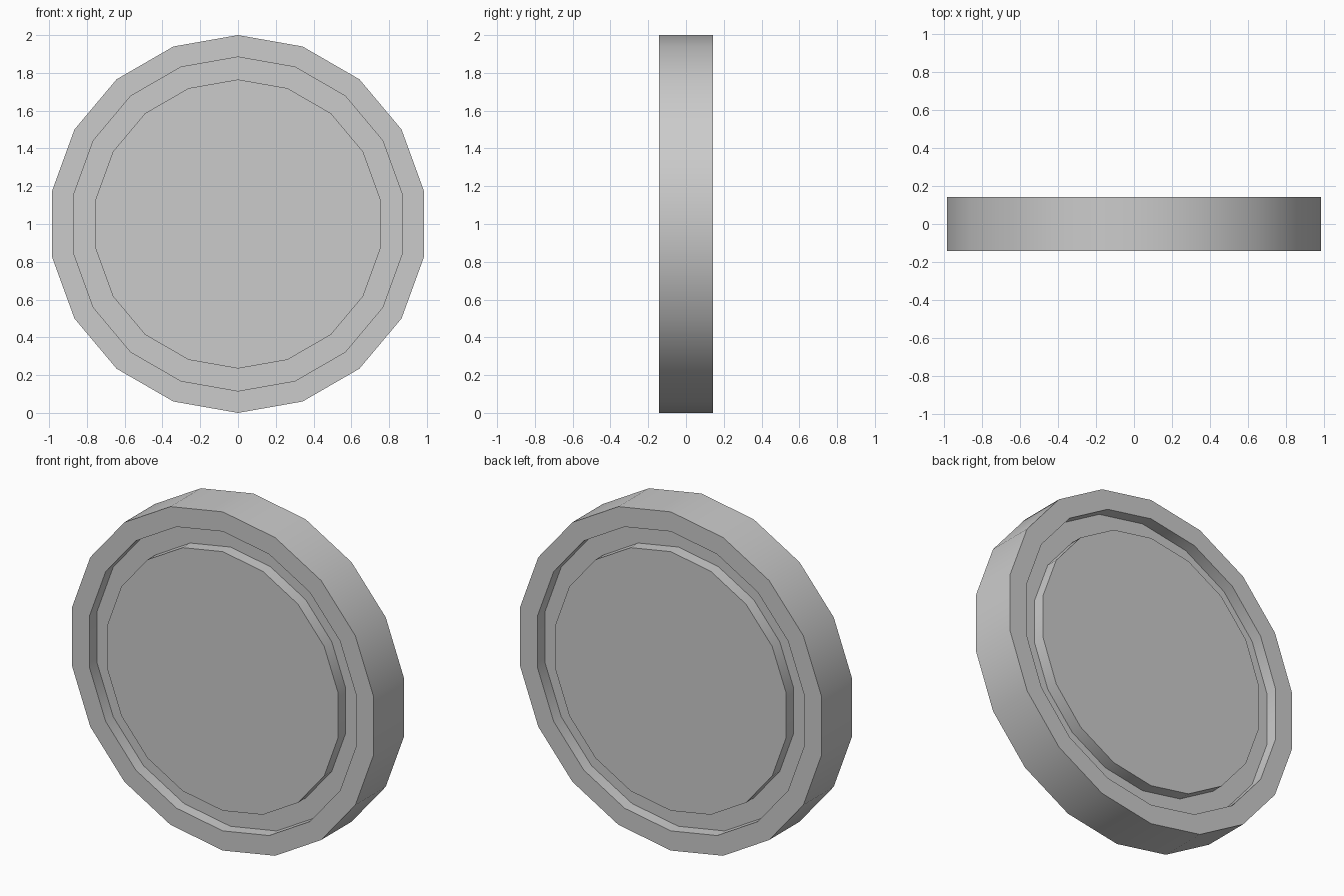
import bpy, bmesh
from math import sin, cos, pi, radians

if "Cube" in bpy.data.objects:
    bpy.data.objects.remove(bpy.data.objects["Cube"])

SIDES = 18
HALF, GROOVE = 0.142, 0.071   # half thickness, groove floor height

# Half profile (radius, y): raised disc, groove, rim; mirrored for the back
front = [(0.765, -HALF), (0.765, -GROOVE), (0.884, -GROOVE), (0.884, -HALF), (1.0, -HALF)]
profile = front + [(r, -y) for r, y in reversed(front)]

bm = bmesh.new()
rings = [[bm.verts.new((r * sin(2 * pi * i / SIDES), y, r * cos(2 * pi * i / SIDES)))
          for i in range(SIDES)] for r, y in profile]

# Turned surfaces
for a, b in zip(rings, rings[1:]):
    for i in range(SIDES):
        j = (i + 1) % SIDES
        bm.faces.new((a[i], a[j], b[j], b[i]))

# Flat disc faces, front and back
bm.faces.new(rings[0])
bm.faces.new(rings[-1])
bmesh.ops.recalc_face_normals(bm, faces=bm.faces)

mesh = bpy.data.meshes.new("grooved_disc")
bm.to_mesh(mesh)
bm.free()
disc = bpy.data.objects.new("grooved_disc", mesh)
disc.location.z = 1.0
bpy.context.collection.objects.link(disc)

# Smooth around the rim, sharp at the corners
bpy.context.view_layer.objects.active = disc
disc.select_set(True)
bpy.ops.object.shade_smooth_by_angle(angle=radians(30))
